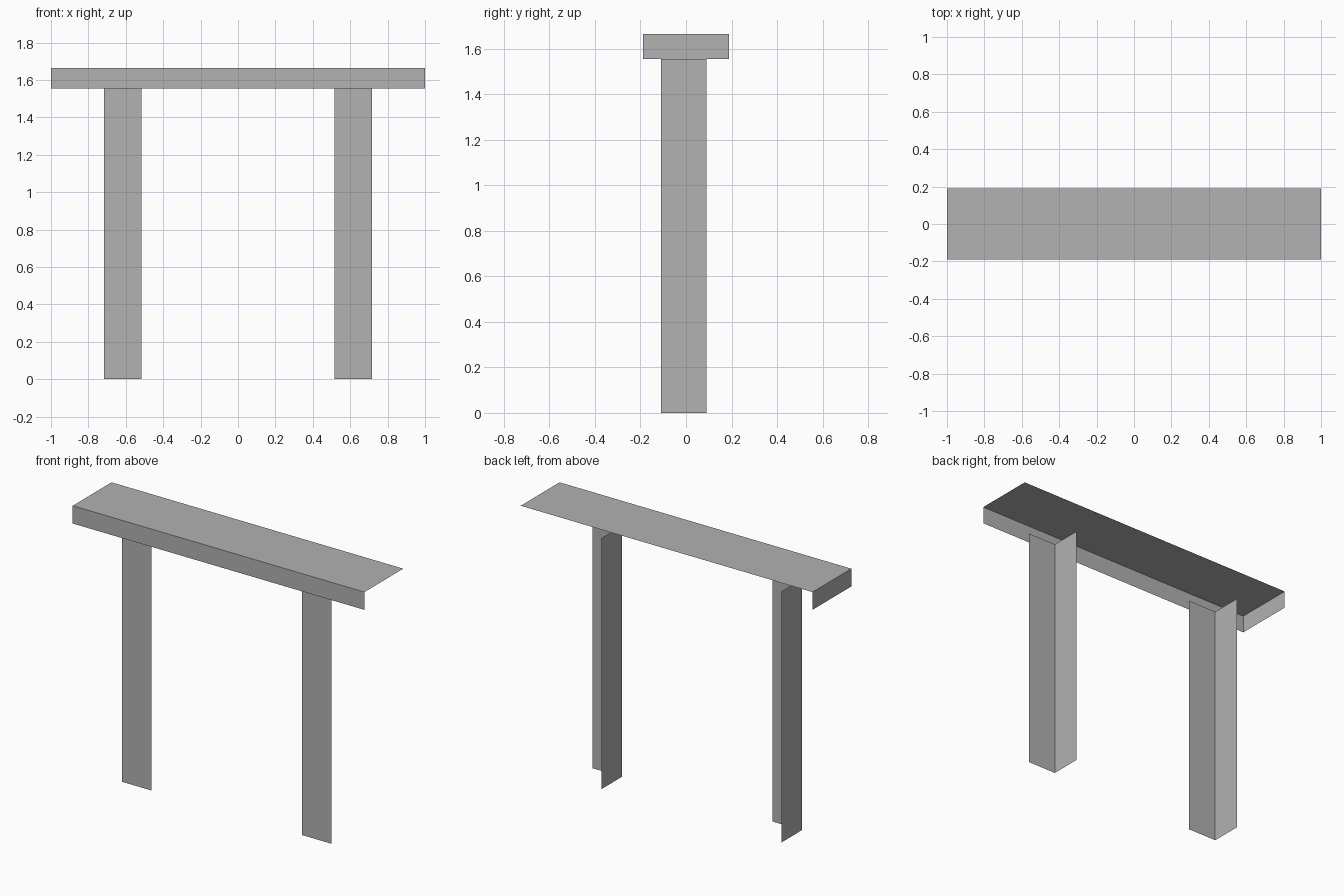
import bpy
import bmesh
from mathutils import Matrix, Vector

cube = bpy.data.objects.get("Cube")
if cube:
    bpy.data.objects.remove(cube, do_unlink=True)

# One plain grey for everything
grey = bpy.data.materials.new("plain_grey")
grey.use_nodes = True
colour = (0.445, 0.445, 0.445, 1.0)
grey.diffuse_color = colour
grey.node_tree.nodes["Principled BSDF"].inputs["Base Color"].default_value = colour

FRONT, END, TOP = Vector((0, -1, 0)), Vector((-1, 0, 0)), Vector((0, 0, 1))


def open_box(name, low, high, kept_sides):
    """Box between two corners that keeps only the sides facing the given directions."""
    low, high = Vector(low), Vector(high)
    bm = bmesh.new()
    bmesh.ops.create_cube(bm, size=1, matrix=Matrix.LocRotScale((low + high) / 2, None, high - low))
    bm.normal_update()
    unwanted = [f for f in bm.faces if all(f.normal.dot(s) < 0.9 for s in kept_sides)]
    bmesh.ops.delete(bm, geom=unwanted, context='FACES')
    mesh = bpy.data.meshes.new(name)
    bm.to_mesh(mesh)
    bm.free()
    mesh.materials.append(grey)
    obj = bpy.data.objects.new(name, mesh)
    bpy.context.collection.objects.link(obj)
    return obj


# Beam across the top: open below, at the back and at one end
open_box("top_beam", (-1, -0.19, 1.555), (1, 0.19, 1.665), (FRONT, END, TOP))

# Posts: angle-shaped, front and one side only
for name, x in (("right_post", -0.617), ("left_post", 0.617)):
    open_box(name, (x - 0.1, -0.11, 0), (x + 0.1, 0.09, 1.555), (FRONT, END))
